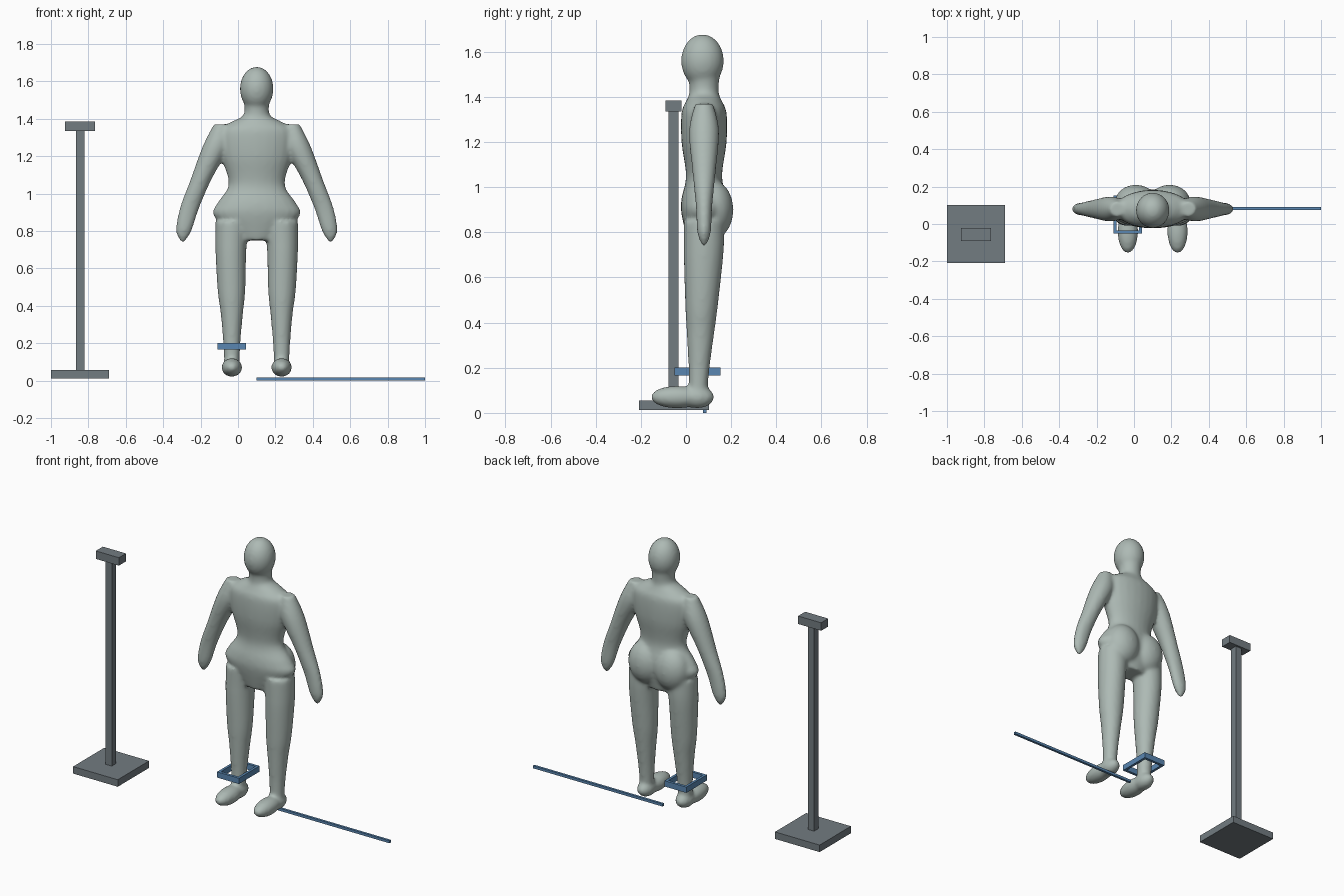
import bpy, bmesh, math
from mathutils import Vector, Matrix

cube = bpy.data.objects.get("Cube")
if cube:
    bpy.data.objects.remove(cube)


def material(name, red, green, blue):
    mat = bpy.data.materials.new(name)
    mat.use_nodes = True
    colour = (red, green, blue, 1)
    mat.diffuse_color = colour
    mat.node_tree.nodes["Principled BSDF"].inputs["Base Color"].default_value = colour
    return mat


skin = material("pale grey green", .42, .49, .46)
steel = material("slate grey", .17, .2, .22)
blue = material("band blue", .1, .24, .44)


def finish(name, bm, mat):
    bmesh.ops.recalc_face_normals(bm, faces=bm.faces)
    mesh = bpy.data.meshes.new(name)
    bm.to_mesh(mesh)
    bm.free()
    mesh.materials.append(mat)
    obj = bpy.data.objects.new(name, mesh)
    bpy.context.collection.objects.link(obj)
    return obj


def add_box(bm, centre, size):
    transform = Matrix.LocRotScale(Vector(centre), None, Vector(size))
    bmesh.ops.create_cube(bm, size=1, matrix=transform)


def box(name, mat, centre, size):
    bm = bmesh.new()
    add_box(bm, centre, size)
    return finish(name, bm, mat)


def ball(bm, centre, radii):
    transform = Matrix.LocRotScale(Vector(centre), None, Vector(radii))
    bmesh.ops.create_uvsphere(bm, u_segments=32, v_segments=16, radius=1, matrix=transform)


def spline(stations, steps=5):
    """Pass a smooth curve through a few stations."""
    points = [Vector(station) for station in stations]
    last = len(points) - 1
    for i in range(last):
        start, end = points[i], points[i + 1]
        tangent_in = (end - points[max(i - 1, 0)]) / 2
        tangent_out = (points[min(i + 2, last)] - start) / 2
        for step in range(steps):
            t = step / steps
            ease = t * t * (3 - 2 * t)
            yield (start.lerp(end, ease) + tangent_in * t * (1 - t) ** 2
                   - tangent_out * t * t * (1 - t))
    yield points[last]


def loft(bm, stations, side=1, segments=24):
    """Stations hold height, offset from the middle, half width, half depth."""
    rings = []
    for height, offset, width, depth in spline(stations):
        middle = min(.08, .05 + .04 * height)  # the shins lean forward
        ring = []
        for i in range(segments):
            angle = math.tau * i / segments
            ring.append(bm.verts.new((side * offset + width * math.cos(angle),
                                      middle + depth * math.sin(angle), height)))
        rings.append(ring)
    for lower, upper in zip(rings, rings[1:]):
        for i in range(segments):
            bm.faces.new((lower[i - 1], lower[i], upper[i], upper[i - 1]))
    bm.faces.new(rings[0])
    bm.faces.new(rings[-1])


# Figure: overlapping body masses fused into one soft skin
torso = [(.75, 0, .1, .07), (.88, 0, .23, .1), (.95, 0, .21, .1), (1.05, 0, .15, .08),
         (1.2, 0, .19, .1), (1.33, 0, .2, .1), (1.38, 0, .14, .08),
         (1.42, 0, .07, .065), (1.5, 0, .07, .07)]
arm = [(1.37, .19, .04, .04), (1.25, .22, .07, .067), (1.07, .3, .056, .052),
       (.92, .36, .052, .037), (.8, .39, .042, .03), (.74, .395, .01, .01)]
leg = [(.85, .13, .09, .09), (.7, .138, .083, .088), (.48, .135, .074, .073),
       (.36, .133, .06, .062), (.2, .133, .046, .047), (.06, .133, .04, .04)]

bm = bmesh.new()
loft(bm, torso)
ball(bm, centre=(0, .073, 1.56), radii=(.09, .095, .118))  # head
for side in (-1, 1):
    loft(bm, arm, side)
    loft(bm, leg, side)
    ball(bm, centre=(side * .09, .12, .9), radii=(.11, .09, .13))  # buttock
    ball(bm, centre=(side * .133, .05, .07), radii=(.05, .075, .05))  # heel
    ball(bm, centre=(side * .133, -.04, .07), radii=(.055, .117, .05))  # toes
figure = finish("figure", bm, skin)
figure.location.x = .1
fuse = figure.modifiers.new("fuse", "REMESH")
fuse.mode = "VOXEL"
fuse.voxel_size = .01
fuse.use_smooth_shade = True
soften = figure.modifiers.new("soften", "SMOOTH")
soften.iterations = 10

# Stand: square foot, thin pole and a small block on top
box("stand_base", steel, centre=(-.844, -.054, .034), size=(.31, .31, .044))
box("stand_pole", steel, centre=(-.844, -.056, .7), size=(.044, .044, 1.3))
box("stand_head", steel, centre=(-.844, -.056, 1.36), size=(.16, .07, .05))

# Square band around the right ankle, cut through the middle
band = box("ankle_band", blue, centre=(-.033, .05, .183), size=(.152, .204, .036))
opening = box("band_opening_cutter", blue, centre=(-.033, .05, .183), size=(.12, .17, .1))
opening.hide_render = True
opening.hide_viewport = True
cut = band.modifiers.new("opening", "BOOLEAN")
cut.object = opening
cut.solver = "EXACT"

# Rod lying on the floor
box("floor_rod", blue, centre=(.55, .083, .008), size=(.9, .015, .016))
